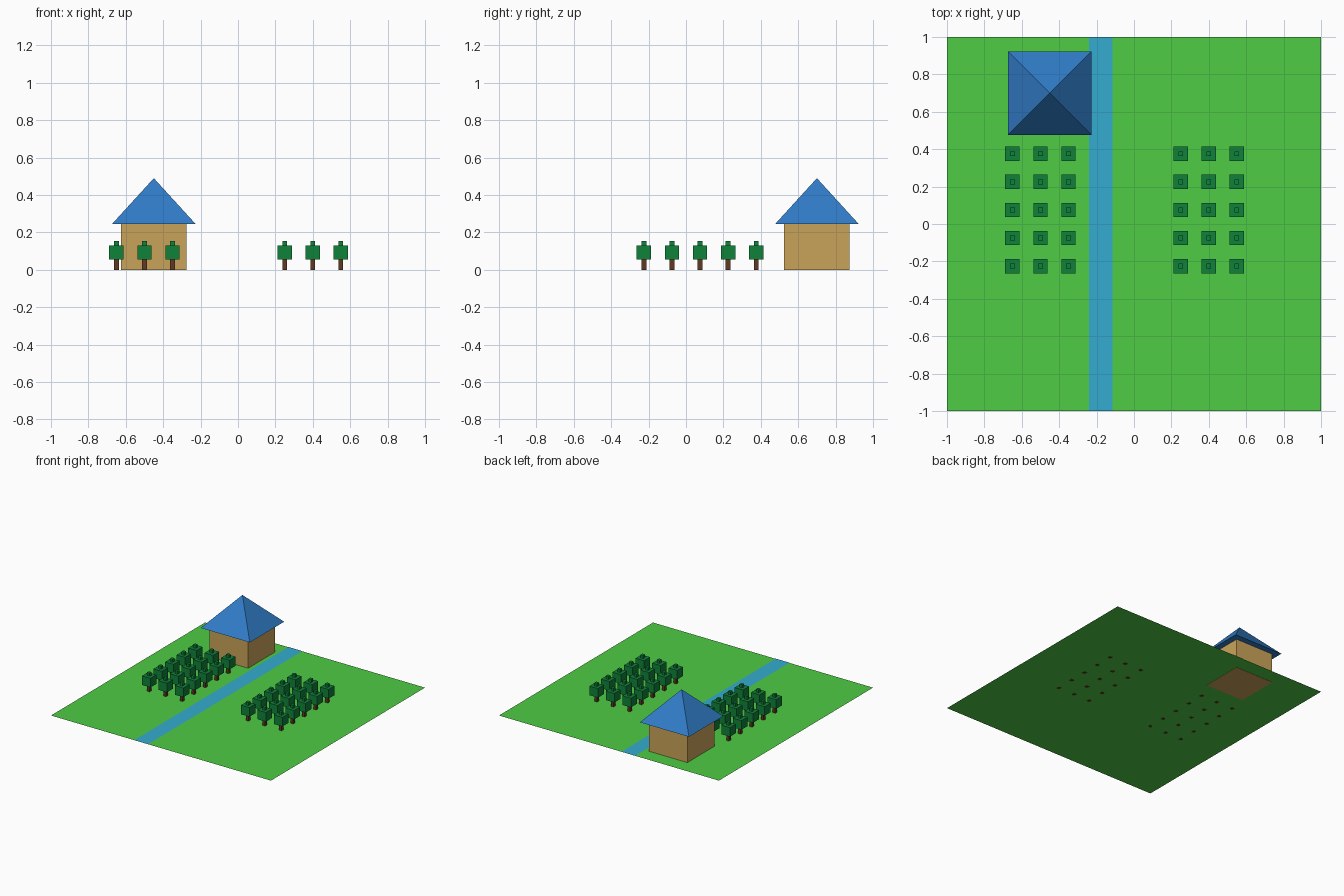
import bpy, math

if "Cube" in bpy.data.objects:
    bpy.data.objects.remove(bpy.data.objects["Cube"])


def material(name, rgb):
    m = bpy.data.materials.new(name)
    lin = [(c / 255 / 12.92) if c < 11 else ((c / 255 + 0.055) / 1.055) ** 2.4 for c in rgb]
    m.diffuse_color = (*lin, 1)
    m.use_nodes = True
    m.node_tree.nodes["Principled BSDF"].inputs["Base Color"].default_value = m.diffuse_color
    return m


GRASS = material("grass green", (78, 204, 68))
WATER = material("water blue", (52, 172, 208))
WALL = material("wall tan", (202, 164, 90))
ROOF = material("roof blue", (48, 124, 198))
LEAF = material("leaf green", (16, 130, 58))
BARK = material("bark brown", (96, 58, 34))


def finish(name, mat):
    ob = bpy.context.object
    ob.name = name
    ob.data.materials.append(mat)
    return ob


def box(name, mat, x, y, z0, z1, width):
    bpy.ops.mesh.primitive_cube_add(size=1, location=(x, y, (z0 + z1) / 2))
    bpy.context.object.scale = (width, width, z1 - z0)
    return finish(name, mat)


def sheet(name, mat, x, z, width, depth):
    bpy.ops.mesh.primitive_plane_add(size=1, location=(x, 0, z))
    bpy.context.object.scale = (width, depth, 1)
    return finish(name, mat)


# Field and river
sheet("ground", GRASS, 0, 0.002, 2, 2)
sheet("river", WATER, -0.178, 0.004, 0.125, 2)

# House with a pyramid roof
box("house_walls", WALL, -0.45, 0.7, 0, 0.245, 0.35)
bpy.ops.mesh.primitive_cone_add(vertices=4, radius1=0.2235 * math.sqrt(2), radius2=0, depth=0.245,
                                location=(-0.45, 0.7, 0.3675), rotation=(0, 0, math.pi / 4))
finish("house_roof", ROOF)

# Two orchards of block trees
for x in (-0.65, -0.5, -0.35, 0.25, 0.4, 0.55):
    for row in range(5):
        y = -0.225 + 0.15 * row
        box("tree_trunk", BARK, x, y, 0, 0.055, 0.025)
        box("tree_crown", LEAF, x, y, 0.055, 0.13, 0.077)
        box("tree_tip", LEAF, x, y, 0.13, 0.155, 0.025)
